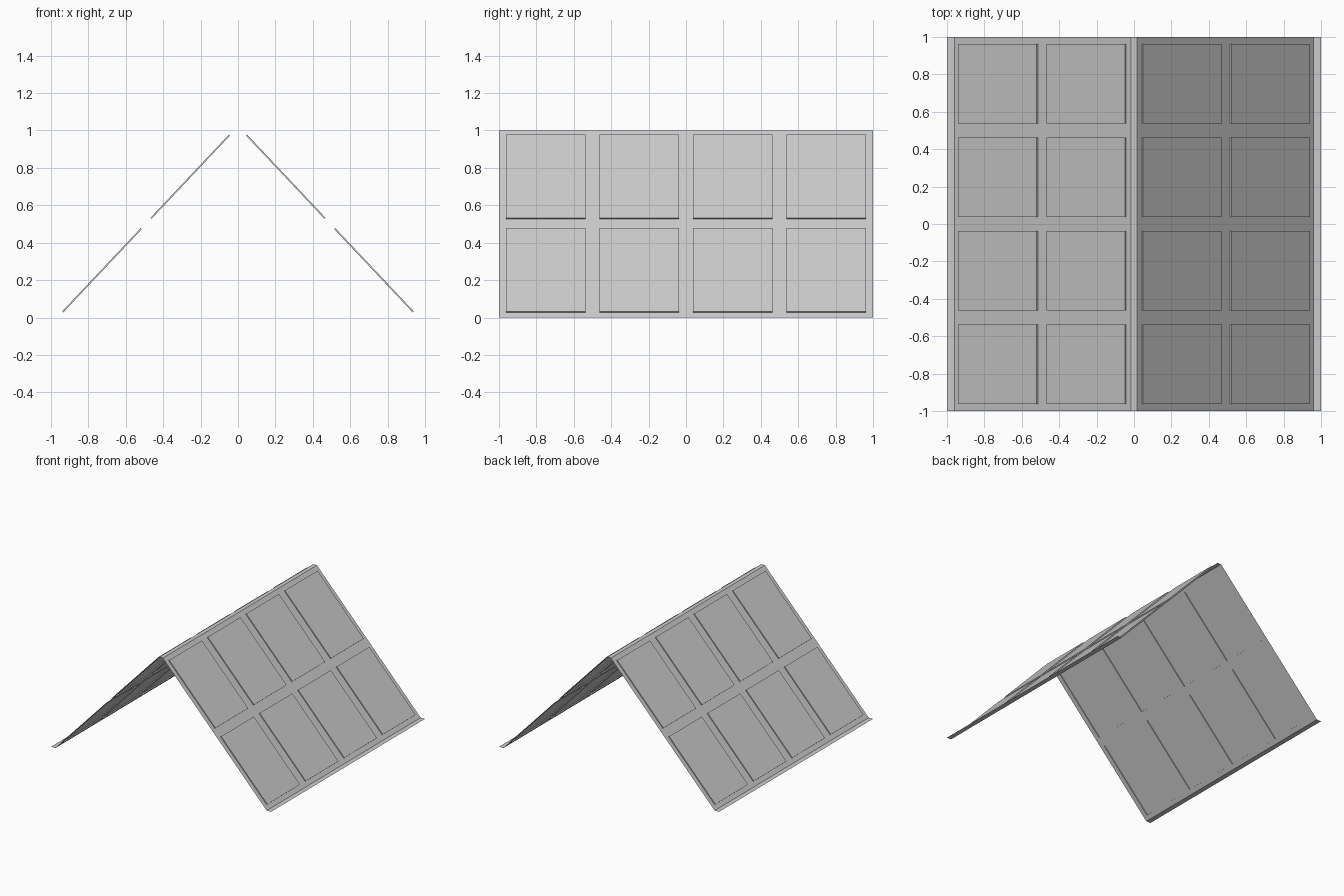
import bpy, bmesh

if "Cube" in bpy.data.objects:
    bpy.data.objects.remove(bpy.data.objects["Cube"])

# Half cross-section: flat ridge, two slope rows, flat eave flange
profile = [(0.0, 1.0), (0.017, 1.0), (0.4885, 0.5), (0.96, 0.0), (1.0, 0.0)]
bays = [-1.0, -0.5, 0.0, 0.5, 1.0]
MARGIN, RAISE = 0.038, 0.008

bm = bmesh.new()
panels = []
for side in (-1, 1):
    # Thin roof sheet divided into bays
    grid = [[bm.verts.new((side * x, y, z)) for y in bays] for x, z in profile]
    for i in range(len(profile) - 1):
        for j in range(len(bays) - 1):
            f = bm.faces.new((grid[i][j], grid[i + 1][j],
                              grid[i + 1][j + 1], grid[i][j + 1]))
            f.normal_update()
            if f.normal.z < 0:
                f.normal_flip()
            if i in (1, 2):
                panels.append(f)

# Weld the two halves at the ridge
bmesh.ops.remove_doubles(bm, verts=bm.verts[:], dist=1e-5)
bm.normal_update()

# Raised panel in each sloping bay
bmesh.ops.inset_individual(bm, faces=panels, thickness=MARGIN, use_even_offset=True)
for f in bmesh.ops.extrude_discrete_faces(bm, faces=panels)["faces"]:
    f.normal_update()
    bmesh.ops.translate(bm, verts=f.verts[:], vec=f.normal * RAISE)

mesh = bpy.data.meshes.new("panelled_roof")
bm.to_mesh(mesh)
bm.free()
roof = bpy.data.objects.new("panelled_roof", mesh)
bpy.context.collection.objects.link(roof)
